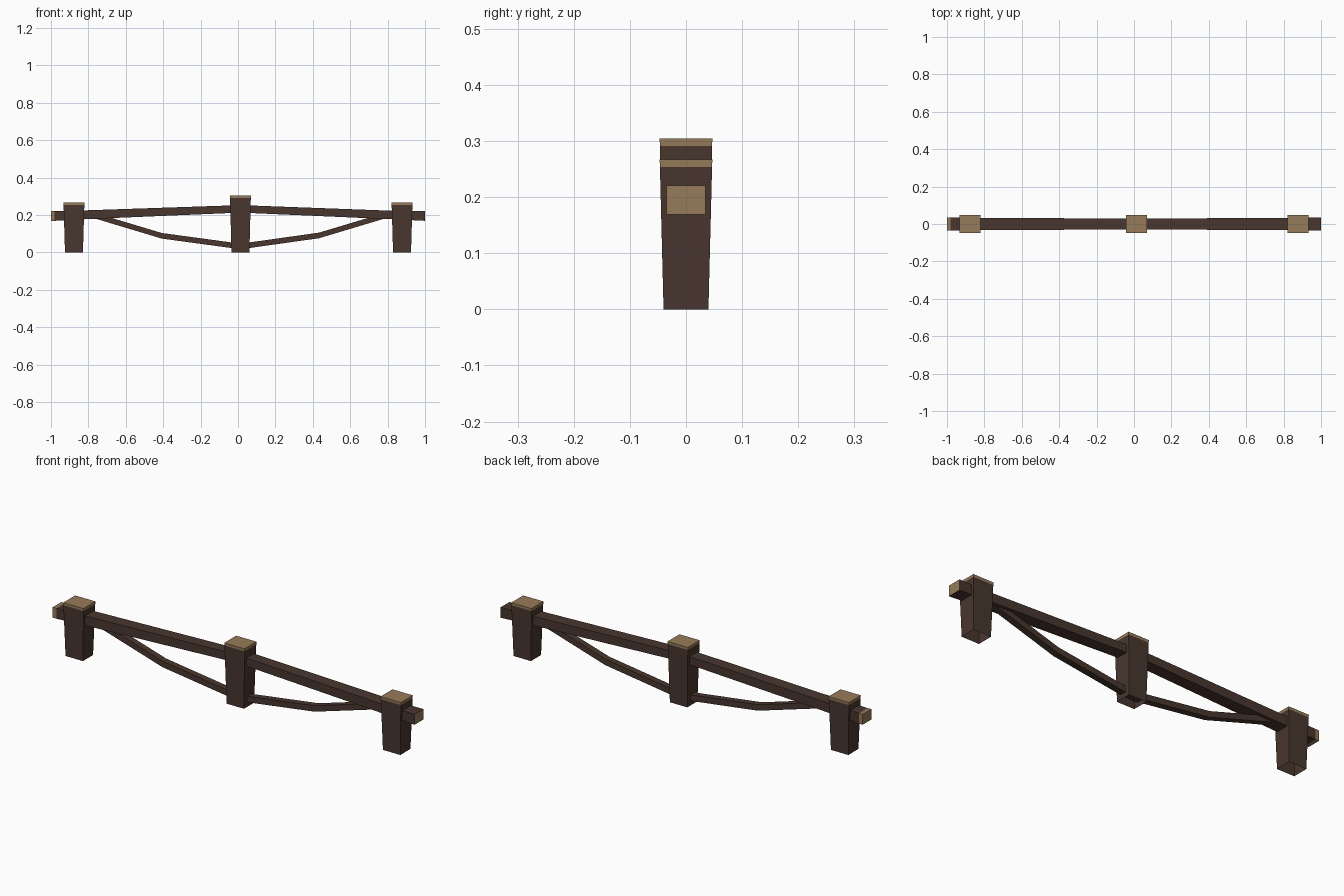
import bpy

if "Cube" in bpy.data.objects:
    bpy.data.objects.remove(bpy.data.objects["Cube"])

def material(name, rgb):
    m = bpy.data.materials.new(name)
    m.diffuse_color = (*rgb, 1)
    m.use_nodes = True
    m.node_tree.nodes["Principled BSDF"].inputs["Base Color"].default_value = m.diffuse_color
    return m

BARK = material("dark bark", (0.066, 0.037, 0.028))
CUT = material("cut wood", (0.305, 0.200, 0.103))

def loft(name, rings, close_start, is_cut):
    """Skin a row of four-sided rings; is_cut(centre) picks the cut wood faces."""
    verts = [p for r in rings for p in r]
    n = len(rings)
    faces = [(4*i + j, 4*i + (j+1) % 4, 4*i + 4 + (j+1) % 4, 4*i + 4 + j)
             for i in range(n - 1) for j in range(4)]
    faces.append(tuple(4*(n-1) + j for j in range(4)))
    if close_start:
        faces.append((3, 2, 1, 0))
    me = bpy.data.meshes.new(name)
    me.from_pydata(verts, [], faces)
    me.materials.append(BARK)
    me.materials.append(CUT)
    for p in me.polygons:
        p.material_index = 1 if is_cut(p.center) else 0
    ob = bpy.data.objects.new(name, me)
    bpy.context.collection.objects.link(ob)
    return ob

def post(name, x, top):
    # tapered post, open underneath, with a pale sawn top band
    rings = []
    for z, wx, wy in ((0, .048, .040), (top - .013, .0555, .0465), (top, .056, .047)):
        rings.append([(x-wx, -wy, z), (x+wx, -wy, z), (x+wx, wy, z), (x-wx, wy, z)])
    loft(name, rings, False, lambda c: c.z > top - .012)

def bar(name, path, is_cut):
    # path entries: x, z, half width, half height
    rings = [[(x, -w, z-h), (x, w, z-h), (x, w, z+h), (x, -w, z+h)]
             for x, z, w, h in path]
    loft(name, rings, True, is_cut)

MID = .013

# posts
post("left_post", -.877, .267)
post("middle_post", MID, .304)
post("right_post", .877, .267)

# top rail, bent at the middle post, with pale sawn ends
bar("top_rail",
    [(-1, .195, .034, .026), (-.98, .195, .034, .026), (-.877, .199, .033, .024),
     (MID, .233, .029, .020), (.877, .198, .033, .023), (1, .195, .035, .026)],
    lambda c: abs(c.x) > .985)

# sagging lower brace
bar("lower_brace",
    [(-.79, .204, .016, .015), (-.408, .089, .016, .015), (MID - .03, .036, .016, .015),
     (MID + .03, .036, .016, .015), (.434, .091, .016, .015), (.81, .204, .016, .015)],
    lambda c: False)
